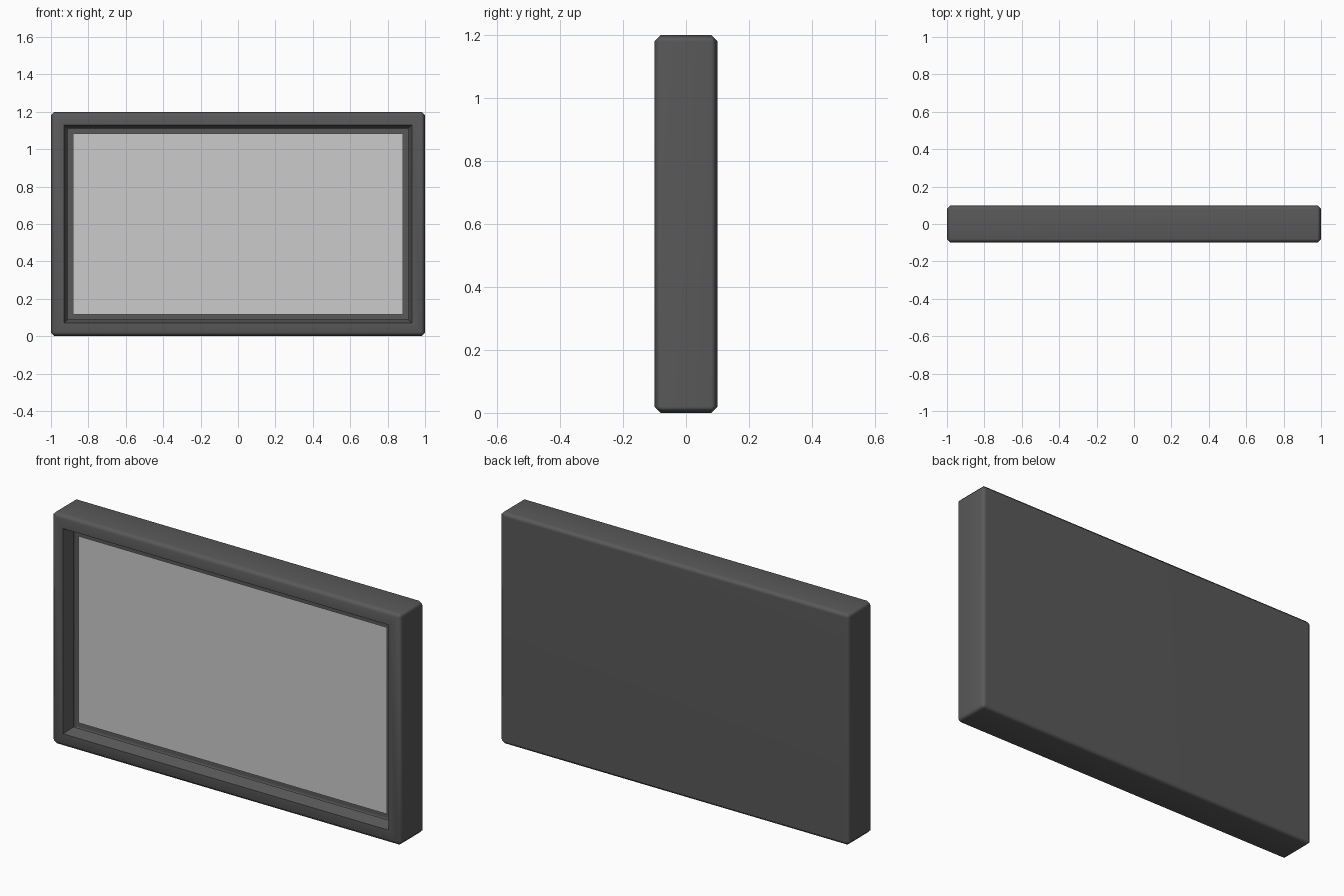
import bpy, bmesh, math

if "Cube" in bpy.data.objects:
    bpy.data.objects.remove(bpy.data.objects["Cube"])

W, D, H = 2.0, 0.2, 1.2
BEVEL = 0.02
BORDER = 0.09            # front opening distance from outer edge
SLOPE, DEPTH = 0.027, 0.058

dark = bpy.data.materials.new("dark_grey")
dark.diffuse_color = (0.1, 0.1, 0.1, 1)
dark.use_nodes = True
dark.node_tree.nodes["Principled BSDF"].inputs["Base Color"].default_value = dark.diffuse_color

# Frame: chamfered box whose front face is inset twice, then sunk
bm = bmesh.new()
bmesh.ops.create_cube(bm, size=1.0)
bmesh.ops.scale(bm, vec=(W, D, H), verts=bm.verts)
bmesh.ops.translate(bm, vec=(0, 0, H / 2), verts=bm.verts)
bmesh.ops.bevel(bm, geom=bm.edges[:], offset=BEVEL, segments=1,
                profile=0.5, affect='EDGES')
bm.normal_update()
front = min(bm.faces, key=lambda f: f.calc_center_median().y)
bmesh.ops.inset_region(bm, faces=[front], thickness=BORDER - BEVEL)
bmesh.ops.inset_region(bm, faces=[front], thickness=SLOPE)
for v in front.verts:
    v.co.y = -D / 2 + DEPTH
bmesh.ops.delete(bm, geom=[front], context='FACES_ONLY')
mesh = bpy.data.meshes.new("frame")
bm.to_mesh(mesh)
bm.free()
frame = bpy.data.objects.new("frame", mesh)
bpy.context.collection.objects.link(frame)
mesh.materials.append(dark)

bpy.context.view_layer.objects.active = frame
frame.select_set(True)
bpy.ops.object.shade_smooth_by_angle(angle=math.radians(60))
wn = frame.modifiers.new("weighted_normals", 'WEIGHTED_NORMAL')
wn.keep_sharp = True

# Screen: flat panel closing the recess
half_w = W / 2 - BORDER - SLOPE
half_h = H / 2 - BORDER - SLOPE
bpy.ops.mesh.primitive_plane_add(size=2, location=(0, -D / 2 + DEPTH, H / 2),
                                 rotation=(math.pi / 2, 0, 0))
screen = bpy.context.object
screen.name = "screen"
screen.scale = (half_w, half_h, 1)
